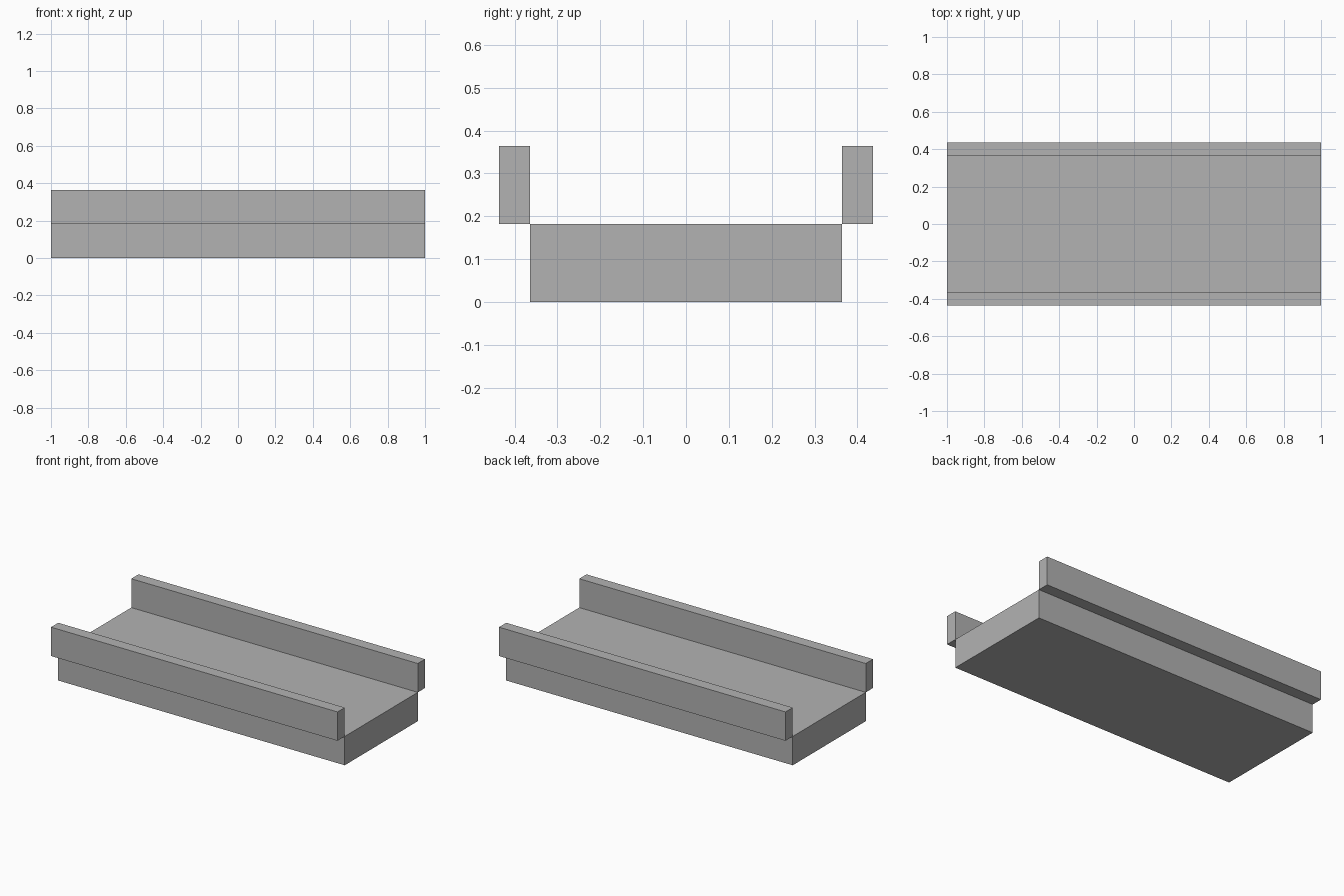
import bpy
import bmesh
from mathutils import Matrix

if "Cube" in bpy.data.objects:
    bpy.data.objects.remove(bpy.data.objects["Cube"])

LENGTH = 2.0
BASE_HALF_WIDTH = 0.364
BASE_HEIGHT = 0.182
RAIL_THICKNESS = 0.072
RAIL_HEIGHT = 0.182

grey = bpy.data.materials.new("plain grey")
grey.diffuse_color = (0.448, 0.448, 0.448, 1.0)
grey.use_nodes = True
grey.node_tree.nodes["Principled BSDF"].inputs["Base Color"].default_value = grey.diffuse_color


def box(name, size, centre):
    """Add a flat-faced box of the given size around a centre point."""
    bm = bmesh.new()
    bmesh.ops.create_cube(bm, size=1.0, matrix=Matrix.Translation(centre) @ Matrix.Diagonal((*size, 1.0)))
    mesh = bpy.data.meshes.new(name)
    bm.to_mesh(mesh)
    bm.free()
    mesh.materials.append(grey)
    obj = bpy.data.objects.new(name, mesh)
    bpy.context.collection.objects.link(obj)
    return obj


# Solid bed of the channel
box("base_slab", (LENGTH, 2 * BASE_HALF_WIDTH, BASE_HEIGHT), (0, 0, BASE_HEIGHT / 2))

# Rails along both long edges, just outside and above the bed
for name, side in (("front_rail", -1), ("back_rail", 1)):
    box(name, (LENGTH, RAIL_THICKNESS, RAIL_HEIGHT),
        (0, side * (BASE_HALF_WIDTH + RAIL_THICKNESS / 2), BASE_HEIGHT + RAIL_HEIGHT / 2))
